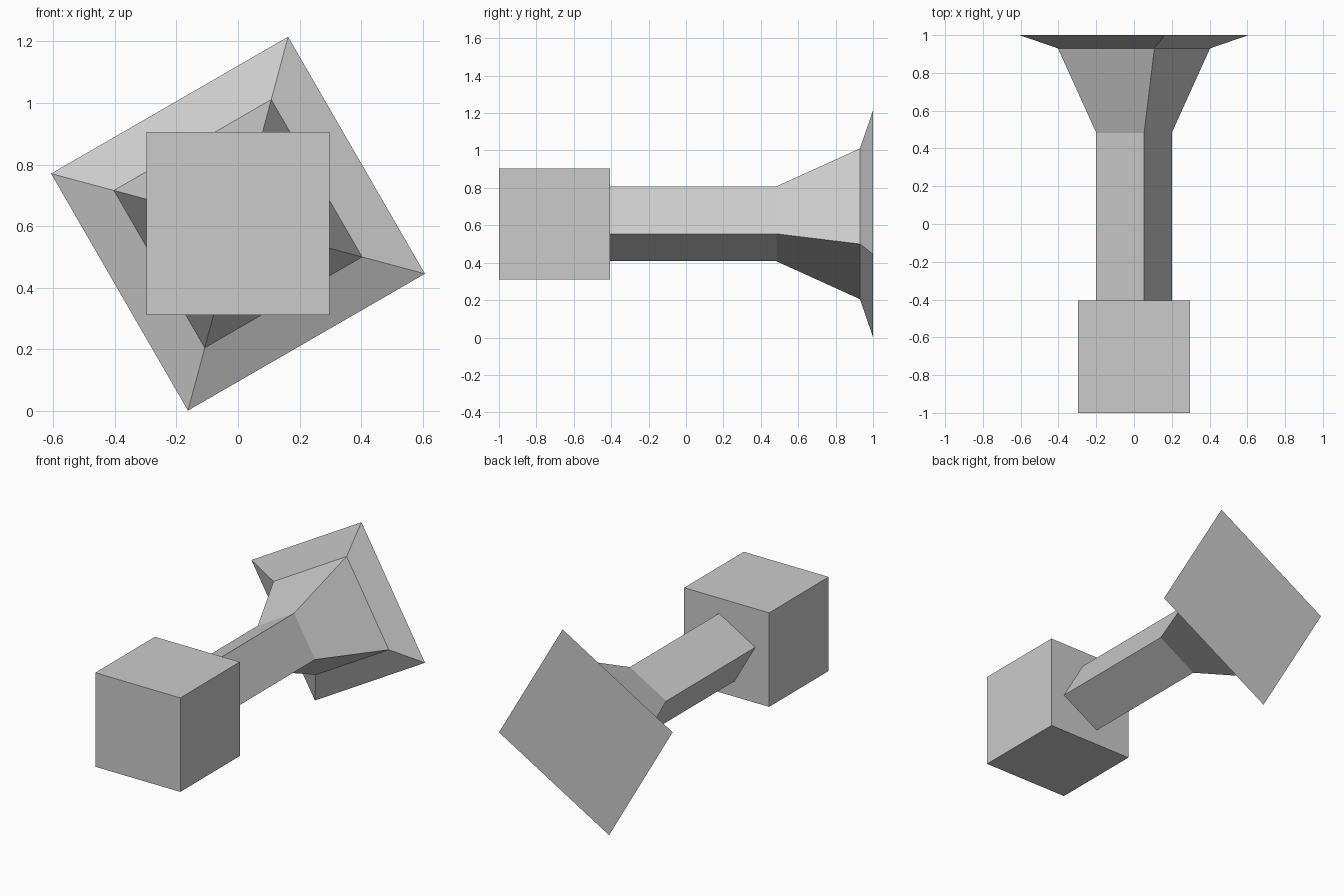
import bpy, bmesh
from math import cos, sin, radians

if "Cube" in bpy.data.objects:
    bpy.data.objects.remove(bpy.data.objects["Cube"])

CZ = 0.608  # height of the long axis


def loft(name, rings, turn):
    """Square rings (y, corner radius) along y, bridged and capped."""
    bm = bmesh.new()
    loops = []
    for y, r in rings:
        angles = [radians(turn + 45 + 90 * i) for i in range(4)]
        loops.append([bm.verts.new((r * cos(a), y, CZ + r * sin(a))) for a in angles])
    for a, b in zip(loops, loops[1:]):
        for i in range(4):
            j = (i + 1) % 4
            bm.faces.new((a[i], a[j], b[j], b[i]))
    bm.faces.new(loops[0])
    bm.faces.new(loops[-1])
    bmesh.ops.recalc_face_normals(bm, faces=bm.faces)
    mesh = bpy.data.meshes.new(name)
    bm.to_mesh(mesh)
    bm.free()
    obj = bpy.data.objects.new(name, mesh)
    bpy.context.collection.objects.link(obj)
    return obj


# Cube at the front end
loft("grip_cube", [(-1.0, 0.42), (-0.406, 0.42)], 0)

# Square shaft, turned 30 degrees, flaring to a wide flat rim
loft("flared_shaft", [(-0.406, 0.207), (0.483, 0.207), (0.93, 0.417), (1.0, 0.628)], 30)
